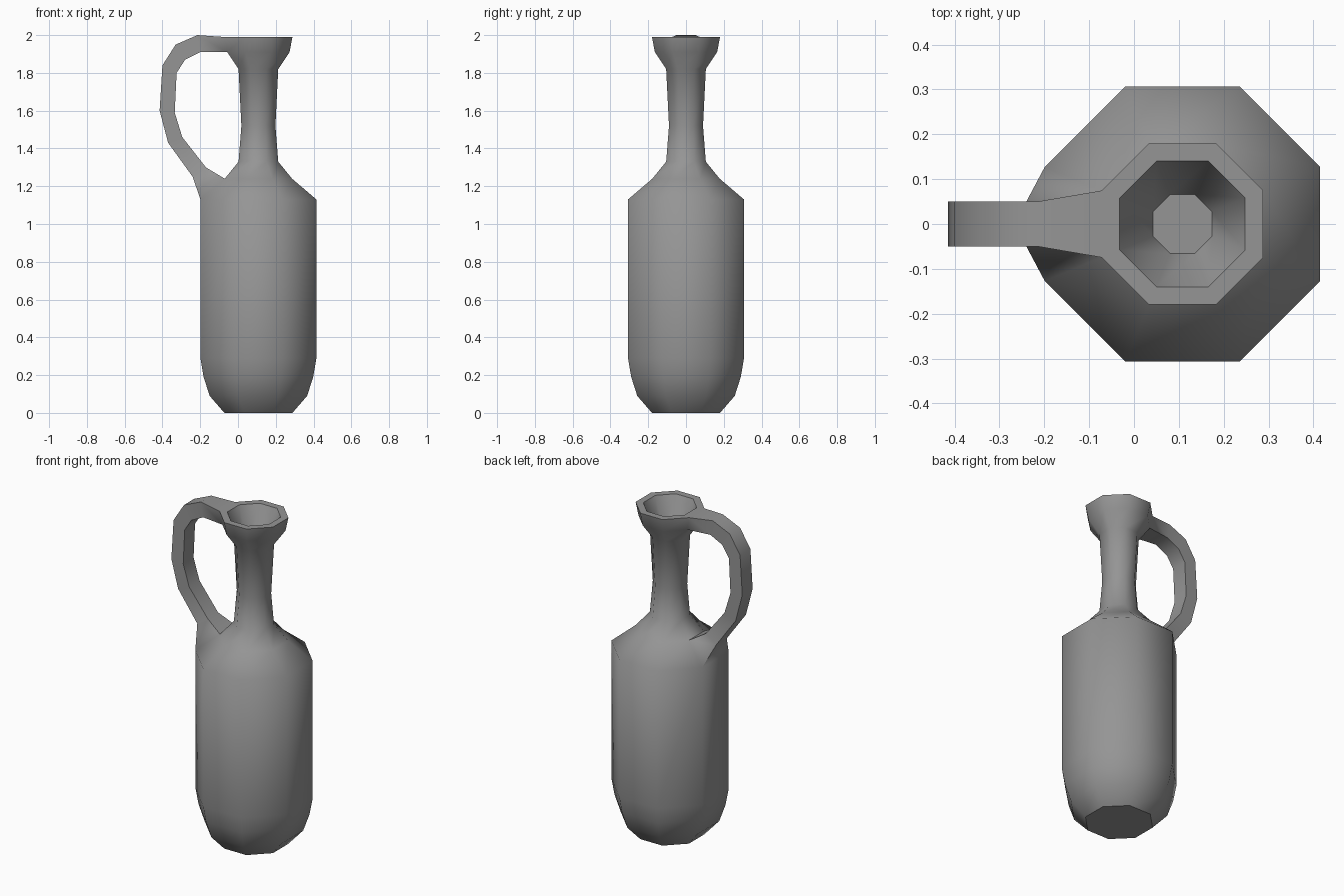
import bpy, bmesh, math
from mathutils import Vector

cube = bpy.data.objects.get("Cube")
if cube:
    bpy.data.objects.remove(cube, do_unlink=True)

# Single clay colour
clay = bpy.data.materials.new("grey_clay")
clay.use_nodes = True
grey = (0.3, 0.3, 0.3, 1)
clay.diffuse_color = grey
clay.node_tree.nodes["Principled BSDF"].inputs["Base Color"].default_value = grey

SIDES = 8
AXIS_X = 0.108

# Half width across flats and height: outside from foot to lip, then down inside the mouth
profile = [(0.18, 0), (0.258, 0.09), (0.29, 0.19), (0.307, 0.29), (0.307, 1.13),
           (0.178, 1.24), (0.105, 1.33), (0.09, 1.52), (0.105, 1.82),
           (0.165, 1.91), (0.18, 1.99), (0.14, 1.99), (0.066, 1.82)]
SHOULDER, MOUTH = 4, 9

# Handle sections from shoulder to mouth: outer x, z and inner x, z
handle_path = [(-0.24, 1.25, -0.17, 1.30), (-0.37, 1.43, -0.295, 1.46),
               (-0.415, 1.60, -0.335, 1.59), (-0.40, 1.84, -0.325, 1.80),
               (-0.33, 1.95, -0.28, 1.87), (-0.215, 2.0, -0.20, 1.91)]
HANDLE_HALF = 0.05

bm = bmesh.new()


def ring(flat, z):
    r = flat / math.cos(math.pi / SIDES)
    angles = [(i + 0.5) * math.tau / SIDES for i in range(SIDES)]
    return [bm.verts.new((AXIS_X + r * math.cos(a), r * math.sin(a), z)) for a in angles]


def join(a, b, skip=None):
    n = len(a)
    for i in range(n):
        if i != skip:
            j = (i + 1) % n
            bm.faces.new((a[i], a[j], b[j], b[i]))


# Body, neck and mouth, leaving openings where the handle grows out
rings = [ring(*p) for p in profile]
left_open = SIDES // 2 - 1
for k in range(len(rings) - 1):
    join(rings[k], rings[k + 1], left_open if k in (SHOULDER, MOUTH) else None)
foot = bm.faces.new(rings[0][::-1])
floor = bm.faces.new(rings[-1])


# Handle, bridged between the two openings
def opening(outer, inner):
    i, j = left_open, left_open + 1
    return [rings[outer][i], rings[outer][j], rings[inner][j], rings[inner][i]]


sections = [opening(SHOULDER, SHOULDER + 1)]
for ox, oz, ix, iz in handle_path:
    h = HANDLE_HALF
    sections.append([bm.verts.new(c) for c in
                     ((ox, h, oz), (ox, -h, oz), (ix, -h, iz), (ix, h, iz))])
sections.append(opening(MOUTH + 1, MOUTH))
for a, b in zip(sections, sections[1:]):
    join(a, b)

bmesh.ops.recalc_face_normals(bm, faces=bm.faces)

mesh = bpy.data.meshes.new("jug")
bm.to_mesh(mesh)
bm.free()
mesh.materials.append(clay)
jug = bpy.data.objects.new("jug", mesh)
bpy.context.collection.objects.link(jug)

# Smooth walls with crisp lip, handle and foot edges
bpy.context.view_layer.objects.active = jug
jug.select_set(True)
bpy.ops.object.shade_smooth_by_angle(angle=math.radians(55))
sharp = mesh.attributes.get("sharp_edge") or mesh.attributes.new("sharp_edge", "BOOLEAN", "EDGE")
for e in mesh.edges:
    if all(mesh.vertices[v].co.z < 0.01 for v in e.vertices):
        e.use_edge_sharp = True
